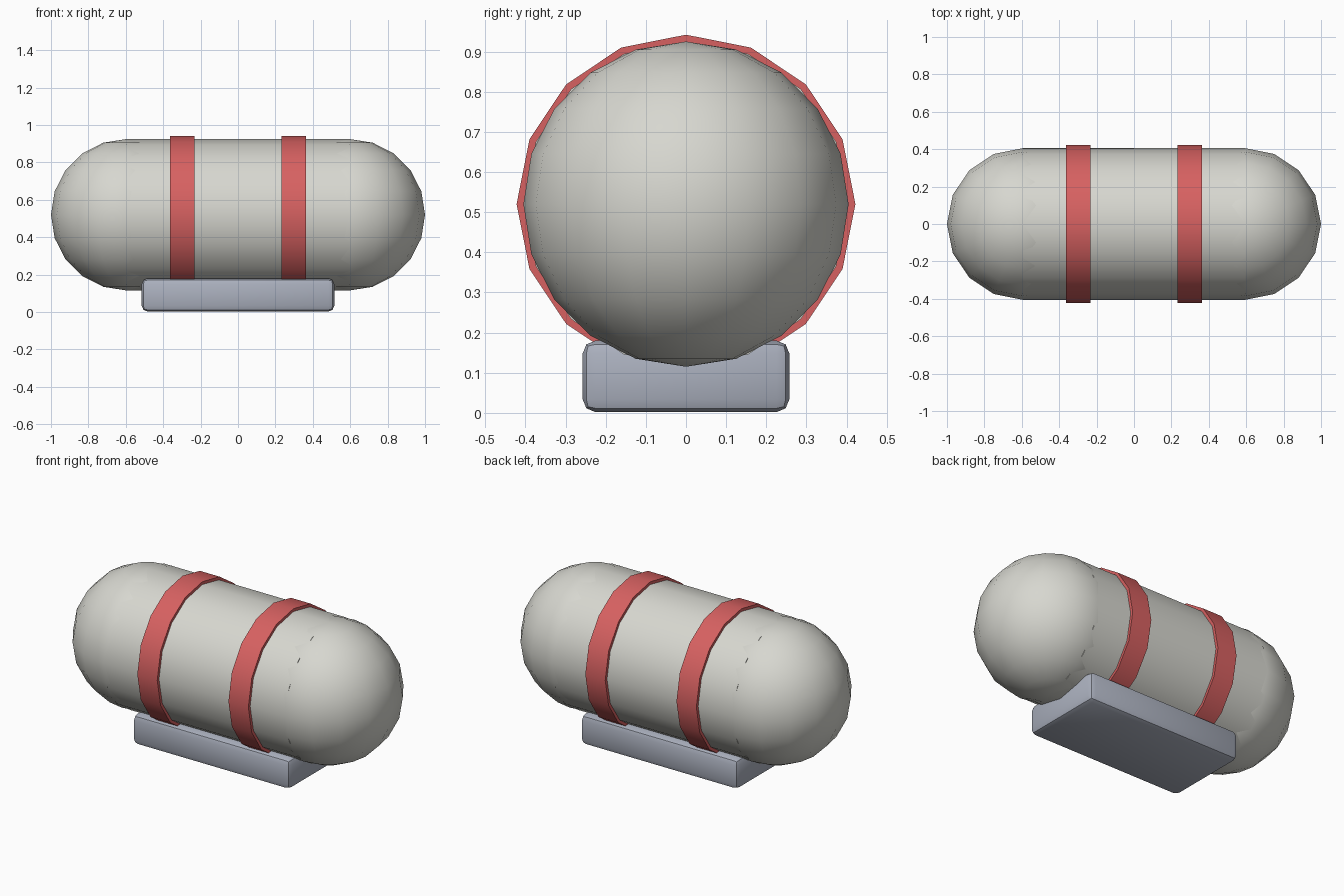
import bpy
import bmesh
import math
from mathutils import Matrix, Vector

old = bpy.data.objects.get("Cube")
if old:
    bpy.data.objects.remove(old, do_unlink=True)

AXIS_Z = 0.52      # height of the tank's long axis
RADIUS = 0.405
HALF_LENGTH = 0.595
SIDES = 16


def material(name, rgb):
    mat = bpy.data.materials.new(name)
    mat.use_nodes = True
    mat.diffuse_color = (*rgb, 1)
    mat.node_tree.nodes["Principled BSDF"].inputs["Base Color"].default_value = (*rgb, 1)
    return mat


def finish(name, bm, mat, location):
    mesh = bpy.data.meshes.new(name)
    bm.to_mesh(mesh)
    bm.free()
    mesh.materials.append(mat)
    obj = bpy.data.objects.new(name, mesh)
    obj.location = location
    bpy.context.collection.objects.link(obj)
    bpy.ops.object.select_all(action='DESELECT')
    obj.select_set(True)
    bpy.context.view_layer.objects.active = obj
    bpy.ops.object.shade_smooth_by_angle(angle=math.radians(30))
    return obj


def drum(name, radius, length, mat, x=0):
    """Cylinder lying along x, with a corner at the top."""
    bm = bmesh.new()
    bmesh.ops.create_cone(bm, cap_ends=True, segments=SIDES, radius1=radius, radius2=radius,
                          depth=length, matrix=Matrix.Rotation(math.pi / 2, 4, 'Y'))
    return finish(name, bm, mat, (x, 0, AXIS_Z))


cream = material("pale grey paint", (0.68, 0.68, 0.63))
red = material("red band paint", (0.68, 0.12, 0.12))
steel = material("blue grey steel", (0.41, 0.44, 0.52))

# Tank body
drum("tank_body", RADIUS, 2 * HALF_LENGTH, cream)

# Domed ends and straps
for side, sign in (("left", 1), ("right", -1)):
    bm = bmesh.new()
    bmesh.ops.create_uvsphere(bm, u_segments=SIDES, v_segments=10, radius=RADIUS)
    finish(side + "_end_dome", bm, cream, (sign * HALF_LENGTH, 0, AXIS_Z))
    drum(side + "_strap", 0.422, 0.13, red, sign * 0.298)

# Rounded base block
bm = bmesh.new()
bmesh.ops.create_cube(bm, size=1)
bmesh.ops.scale(bm, vec=Vector((1.03, 0.515, 0.178)), verts=bm.verts)
bmesh.ops.bevel(bm, geom=bm.edges[:], offset=0.032, segments=2, profile=0.5, affect='EDGES')
finish("base_block", bm, steel, (0, 0, 0.091))
